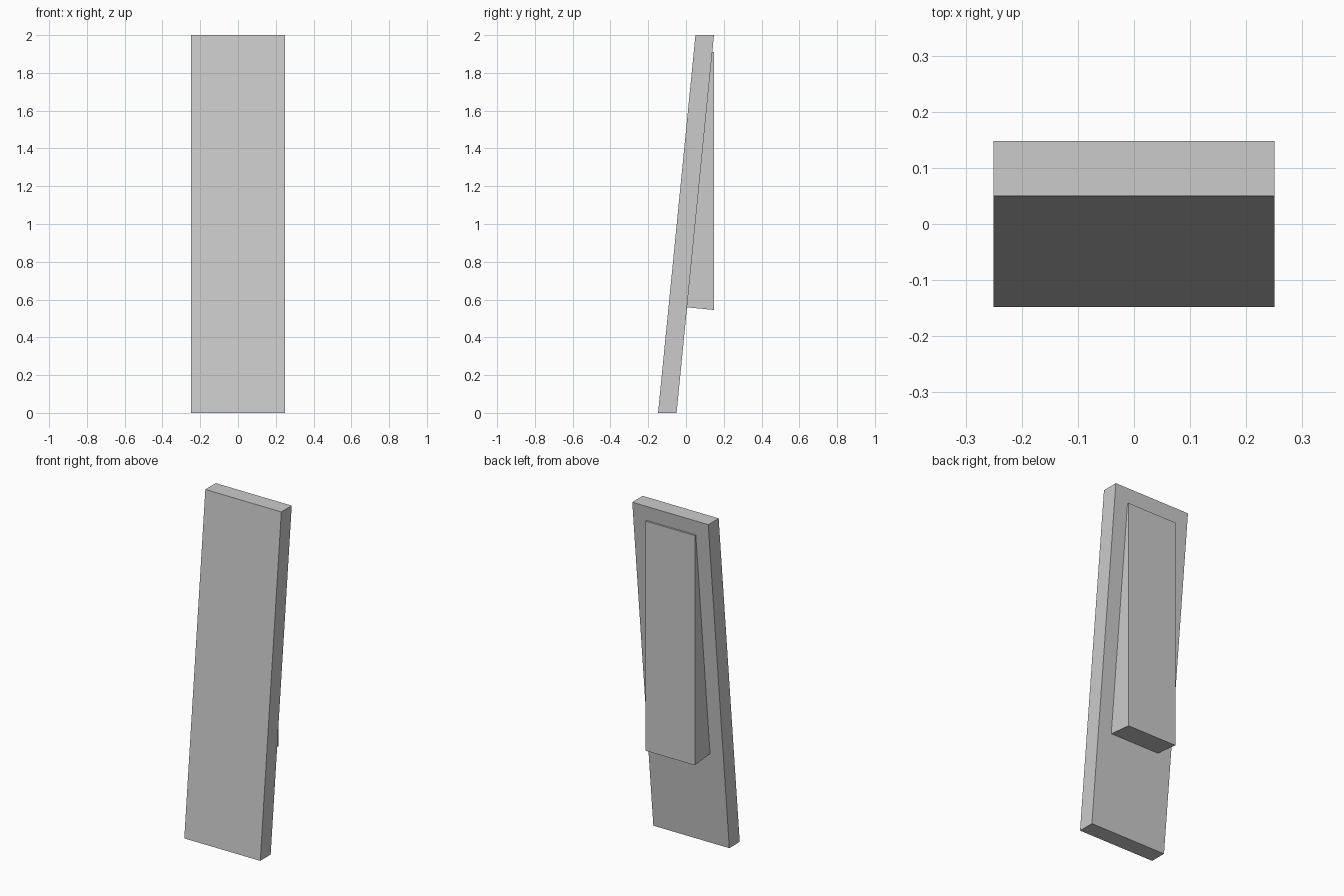
import bpy
import bmesh

if "Cube" in bpy.data.objects:
    bpy.data.objects.remove(bpy.data.objects["Cube"])


def extrude_profile(name, profile, half_width):
    """Extrude a (y, z) side profile symmetrically along x."""
    bm = bmesh.new()
    face = bm.faces.new([bm.verts.new((-half_width, y, z)) for y, z in profile])
    ext = bmesh.ops.extrude_face_region(bm, geom=[face])
    verts = [g for g in ext["geom"] if isinstance(g, bmesh.types.BMVert)]
    bmesh.ops.translate(bm, verts=verts, vec=(2 * half_width, 0, 0))
    bmesh.ops.recalc_face_normals(bm, faces=bm.faces)
    mesh = bpy.data.meshes.new(name)
    bm.to_mesh(mesh)
    bm.free()
    obj = bpy.data.objects.new(name, mesh)
    bpy.context.collection.objects.link(obj)
    return obj


def back_y(z):
    """Depth of the leaning panel's rear face at height z."""
    return -0.05 + 0.099 * z


# Leaning panel with level top and bottom ends
extrude_profile("leaning_panel",
                [(-0.148, 0), (-0.05, 0), (0.148, 2), (0.05, 2)], 0.25)

# Wedge on the rear face, with a vertical back
extrude_profile("rear_wedge",
                [(back_y(0.559), 0.559), (0.148, 0.545),
                 (0.148, 1.911), (back_y(1.912), 1.912)], 0.162)
